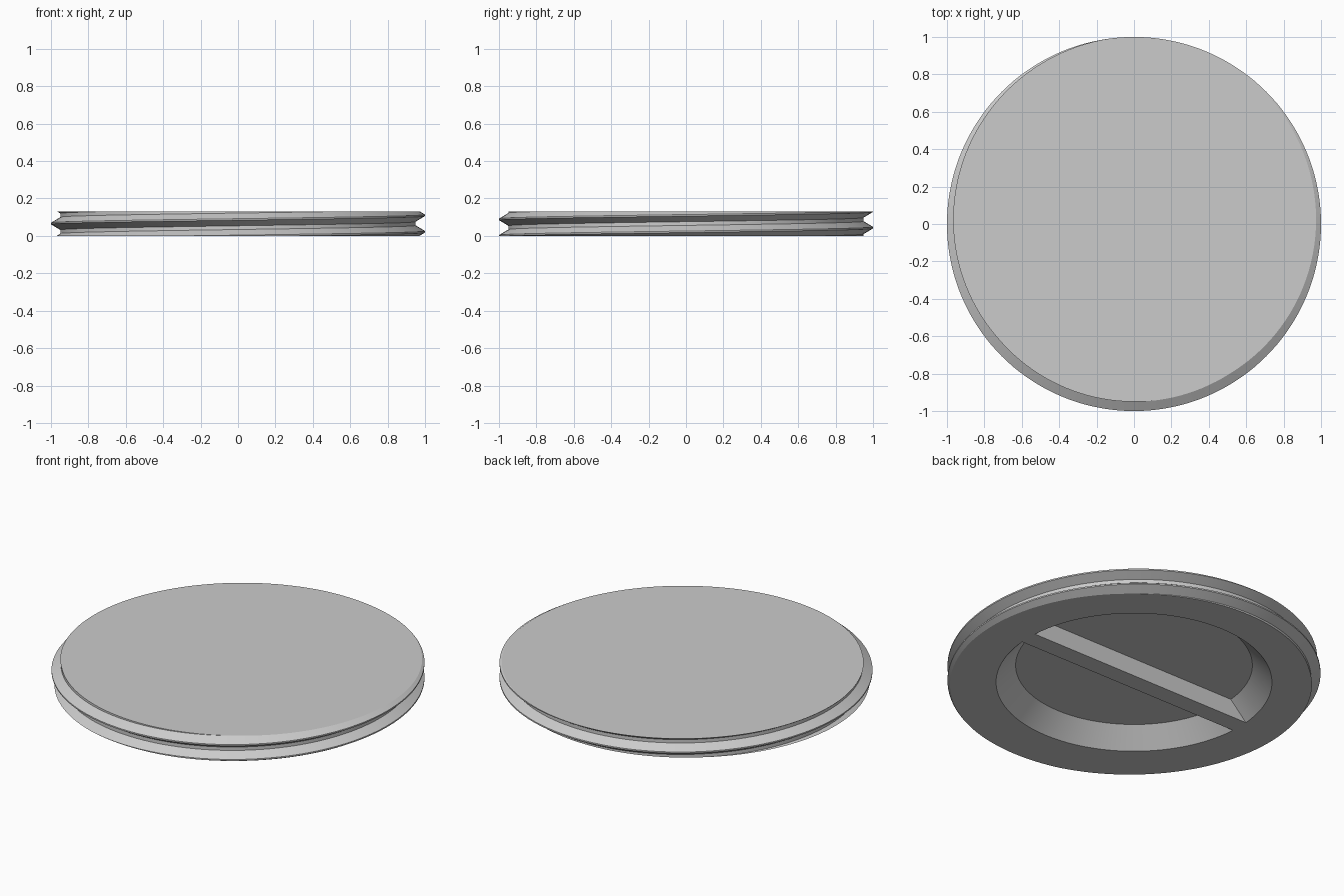
import bpy
import bmesh
from math import pi, cos, sin, radians
from mathutils import Matrix

default = bpy.data.objects.get("Cube")
if default:
    bpy.data.objects.remove(default)

HEIGHT = 0.13
PITCH = 0.088
CREST, ROOT = 1.0, 0.95
SEGMENTS = 144
DEPTH = 0.105
BAR_HALF = 0.054

grey = bpy.data.materials.new("plain grey")
grey.use_nodes = True
grey.diffuse_color = (0.6, 0.6, 0.6, 1)
grey.node_tree.nodes["Principled BSDF"].inputs["Base Color"].default_value = (0.6, 0.6, 0.6, 1)


def make_object(name, bm):
    bmesh.ops.recalc_face_normals(bm, faces=bm.faces[:])
    mesh = bpy.data.meshes.new(name)
    bm.to_mesh(mesh)
    bm.free()
    obj = bpy.data.objects.new(name, mesh)
    bpy.context.collection.objects.link(obj)
    mesh.materials.append(grey)
    return obj


def cut_and_cap(bm, co, normal):
    """Remove everything on the normal's side and close the opening."""
    geom = bm.verts[:] + bm.edges[:] + bm.faces[:]
    cut = bmesh.ops.bisect_plane(bm, geom=geom, dist=1e-6, plane_co=co,
                                 plane_no=normal, clear_outer=True)
    edges = [e for e in cut["geom_cut"]
             if isinstance(e, bmesh.types.BMEdge) and e.is_boundary]
    bmesh.ops.edgeloop_fill(bm, edges=edges)


# Threaded disc: a helical sheet, trimmed flat at top and bottom
profile = [(-0.034, ROOT), (-0.004, CREST), (0.004, CREST), (0.034, ROOT),
           (PITCH - 0.034, ROOT)]
bm = bmesh.new()
previous = None
for step in range(-2 * SEGMENTS, 3 * SEGMENTS + 1):
    turn = step / SEGMENTS
    angle = 2 * pi * turn - pi / 2
    column = [bm.verts.new((r * cos(angle), r * sin(angle), PITCH * turn + dz))
              for dz, r in profile]
    if previous:
        for i in range(len(profile) - 1):
            bm.faces.new((previous[i], column[i], column[i + 1], previous[i + 1]))
    previous = column
bmesh.ops.remove_doubles(bm, verts=bm.verts[:], dist=1e-5)
cut_and_cap(bm, (0, 0, HEIGHT), (0, 0, 1))
cut_and_cap(bm, (0, 0, 0), (0, 0, -1))
cap = make_object("threaded_cap", bm)

# Underside recess: two sloped half bowls that leave a grip bar between them
LIP = 0.02
for side, turn in (("back", 0), ("front", pi)):
    bm = bmesh.new()
    bmesh.ops.create_cone(bm, cap_ends=True, segments=96,
                          radius1=0.74 + LIP, radius2=0.635, depth=DEPTH + LIP,
                          matrix=Matrix.Translation((0, 0, (DEPTH - LIP) / 2)))
    cut_and_cap(bm, (0, BAR_HALF, 0), (0, -1, 0))
    bmesh.ops.rotate(bm, verts=bm.verts[:], matrix=Matrix.Rotation(turn, 3, 'Z'))
    cutter = make_object("recess_cutter_" + side, bm)
    cutter.hide_render = True
    cutter.hide_viewport = True
    cutter.display_type = 'WIRE'
    recess = cap.modifiers.new("recess_" + side, 'BOOLEAN')
    recess.operation = 'DIFFERENCE'
    recess.solver = 'EXACT'
    recess.object = cutter

# Bake the recess, drop the cutters, then shade smooth with sharp ridges
bpy.context.view_layer.update()
graph = bpy.context.evaluated_depsgraph_get()
baked = bpy.data.meshes.new_from_object(cap.evaluated_get(graph))
cap.modifiers.clear()
cap.data = baked
for obj in list(bpy.data.objects):
    if obj.name.startswith("recess_cutter_"):
        bpy.data.objects.remove(obj)
for obj in bpy.context.selected_objects:
    obj.select_set(False)
cap.select_set(True)
bpy.context.view_layer.objects.active = cap
bpy.ops.object.shade_smooth_by_angle(angle=radians(20))
